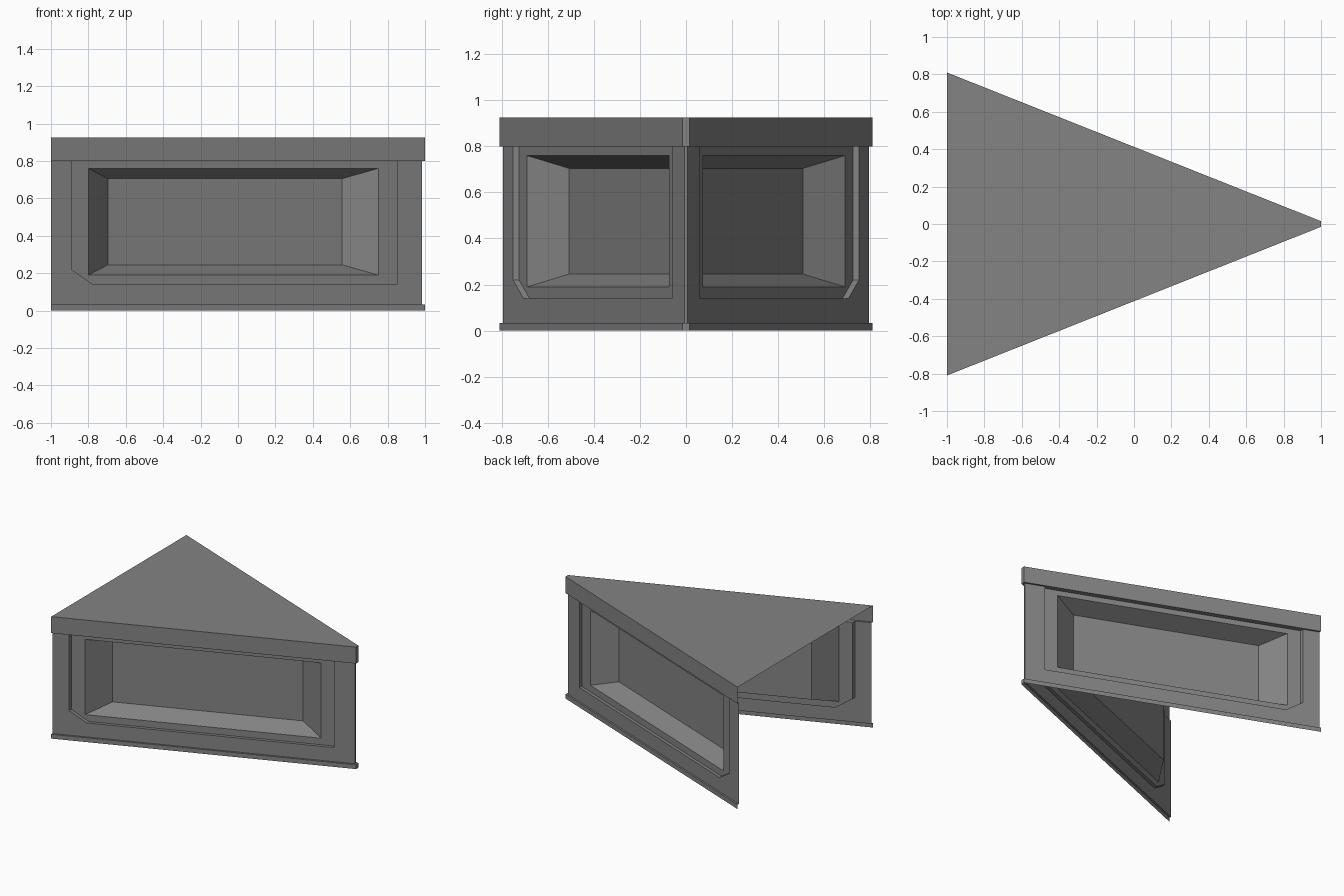
import bpy, bmesh

if "Cube" in bpy.data.objects:
    bpy.data.objects.remove(bpy.data.objects["Cube"])

grey = bpy.data.materials.new("stone_grey")
grey.diffuse_color = (0.23, 0.23, 0.23, 1)
grey.use_nodes = True
grey.node_tree.nodes["Principled BSDF"].inputs["Base Color"].default_value = grey.diffuse_color

SLOPE = 0.3975             # narrowing of the wedge per unit of x
TOP, BAND, TRIM = 0.925, 0.8, 0.033
WALL, PANEL, BACK = 0.014, 0.04, 0.18   # depths behind the outer face


def P(x, z, depth):
    """Point on the slanted front side, set back by depth."""
    return (x, -(0.81 - depth - (x + 1) * SLOPE), z)


def build(name, faces, mirror=True):
    bm = bmesh.new()
    for f in faces:
        bm.faces.new([bm.verts.new(p) for p in f])
    bmesh.ops.remove_doubles(bm, verts=bm.verts, dist=1e-4)
    me = bpy.data.meshes.new(name)
    bm.to_mesh(me)
    bm.free()
    me.materials.append(grey)
    ob = bpy.data.objects.new(name, me)
    bpy.context.collection.objects.link(ob)
    if mirror:
        m = ob.modifiers.new("mirror", 'MIRROR')
        m.use_axis = (False, True, False)
    return ob


def bridge(outer, d0, inner, d1, closed=True):
    """Quads between two outlines with the same number of points."""
    n = len(outer)
    out = []
    for i in range(n if closed else n - 1):
        j = (i + 1) % n
        out.append([P(*outer[i], d0), P(*outer[j], d0),
                    P(*inner[j], d1), P(*inner[i], d1)])
    return out


def strip(z0, z1):
    """Upright band along the side and round the narrow tip."""
    return [[P(-1, z0, 0), P(1, z0, 0), P(1, z1, 0), P(-1, z1, 0)],
            [P(1, z0, 0), (1, 0, z0), (1, 0, z1), P(1, z1, 0)]]


def ledge(z):
    """Flat lip between the band and the wall (faces up)."""
    return [P(-1, z, 0), P(1, z, 0), (1, 0, z), (0.985, 0, z),
            P(0.985, z, WALL), P(-1, z, WALL)]


# Triangular top
a, b = P(-1, TOP, 0), P(1, TOP, 0)
build("top_surface", [[a, b, (1, -b[1], TOP), (-1, -a[1], TOP)]], mirror=False)

# Band under the top, with its underside above wall and panel
panel_lip = [P(-0.89, BAND, WALL), P(0.85, BAND, WALL),
             P(0.85, BAND, PANEL), P(-0.89, BAND, PANEL)]
build("top_band", strip(BAND, TOP) + [ledge(BAND)[::-1], panel_lip[::-1]])

# Base trim
build("base_trim", strip(0, TRIM) + [ledge(TRIM)])

# Wall frame around the panel opening, plus the tip
wall = [(-1, BAND), (-1, TRIM), (-0.775, TRIM), (0.985, TRIM), (0.985, BAND)]
panel = [(-0.89, BAND), (-0.89, 0.22), (-0.775, 0.14), (0.85, 0.14), (0.85, BAND)]
tip = [P(0.985, TRIM, WALL), (0.985, 0, TRIM), (0.985, 0, BAND), P(0.985, BAND, WALL)]
build("wall_frame", bridge(wall, WALL, panel, WALL, False)
      + bridge(panel, WALL, panel, PANEL, False) + [tip])

# Sunken panel with a deep tapered recess
rim = [(-0.8, 0.76), (-0.8, 0.19), (-0.775, 0.19), (0.75, 0.19), (0.75, 0.76)]
floor = [(-0.695, 0.705), (-0.695, 0.245), (-0.67, 0.245), (0.555, 0.245), (0.555, 0.705)]
build("recessed_panel", bridge(panel, PANEL, rim, PANEL)
      + bridge(rim, PANEL, floor, BACK) + [[P(*p, BACK) for p in floor]])
